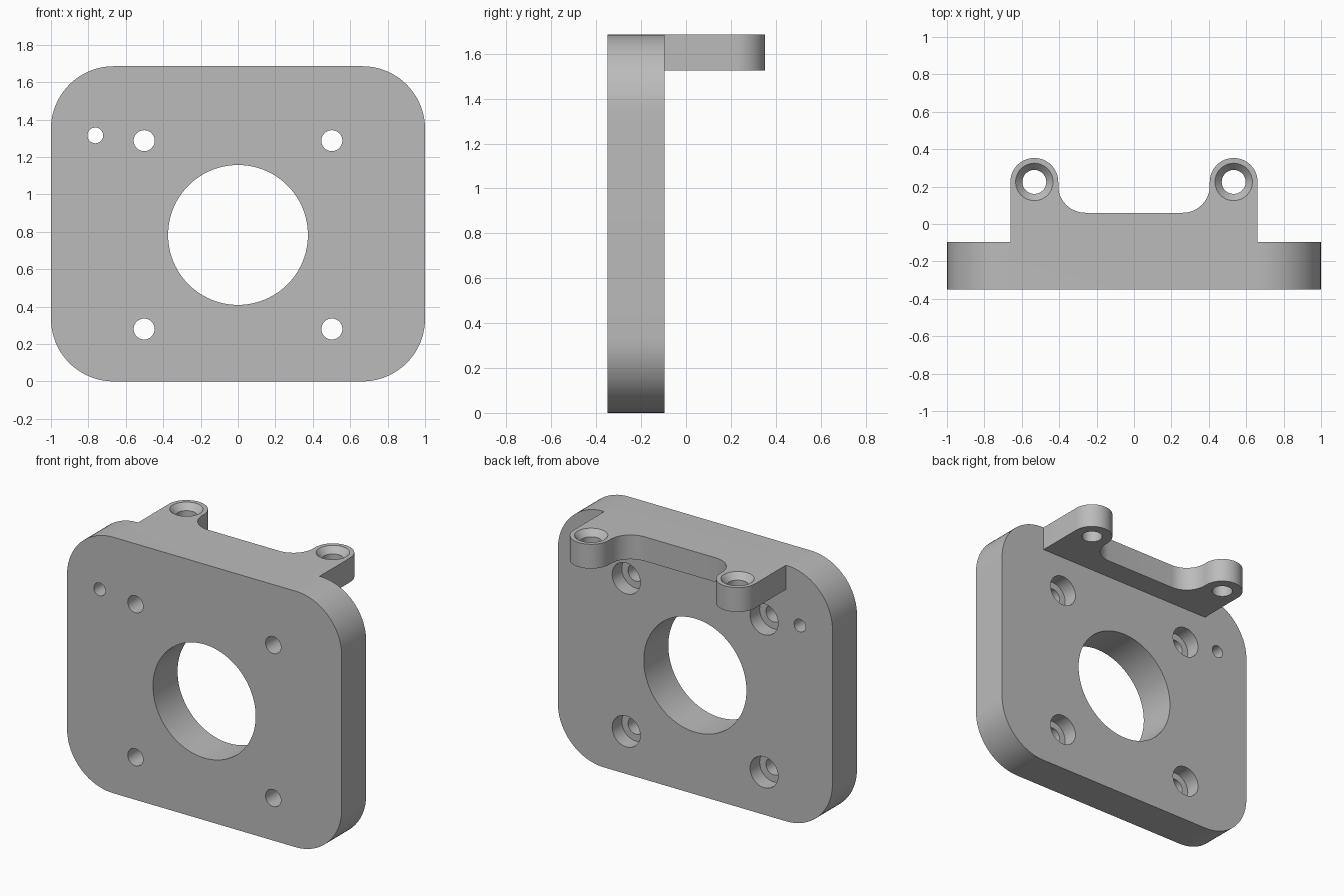
import bpy, bmesh, math
from mathutils import Matrix, Vector

if "Cube" in bpy.data.objects:
    bpy.data.objects.remove(bpy.data.objects["Cube"])

TOP, FRONT, BACK = 1.685, -0.35, -0.095

grey = bpy.data.materials.new("plain grey")
grey.diffuse_color = (0.5, 0.5, 0.5, 1)
grey.use_nodes = True
grey.node_tree.nodes["Principled BSDF"].inputs["Base Color"].default_value = grey.diffuse_color


def finish(name, bm):
    bmesh.ops.recalc_face_normals(bm, faces=bm.faces[:])
    mesh = bpy.data.meshes.new(name)
    bm.to_mesh(mesh)
    bm.free()
    mesh.materials.append(grey)
    obj = bpy.data.objects.new(name, mesh)
    bpy.context.collection.objects.link(obj)
    return obj


def arc(cx, cy, r, a0, a1, n=20):
    steps = [math.radians(a0 + (a1 - a0) * i / n) for i in range(n + 1)]
    return [(cx + r * math.cos(a), cy + r * math.sin(a)) for a in steps]


def prism(name, points, direction):
    """Extrude a closed outline of 3D points along a direction."""
    bm = bmesh.new()
    face = bm.faces.new([bm.verts.new(p) for p in points])
    ext = bmesh.ops.extrude_face_region(bm, geom=[face])
    verts = [v for v in ext["geom"] if isinstance(v, bmesh.types.BMVert)]
    bmesh.ops.translate(bm, verts=verts, vec=Vector(direction))
    return finish(name, bm)


def cutter(centre, r1, r2, depth, along_y=False, segments=48):
    bm = bmesh.new()
    rot = Matrix.Rotation(math.pi / 2, 4, 'X') if along_y else Matrix()
    bmesh.ops.create_cone(bm, cap_ends=True, segments=segments, radius1=r1,
                          radius2=r2, depth=depth,
                          matrix=Matrix.Translation(centre) @ rot)
    obj = finish("cutter", bm)
    obj.hide_render = True
    return obj


def combine(target, other, operation):
    mod = target.modifiers.new("bool", 'BOOLEAN')
    mod.operation, mod.solver, mod.object = operation, 'EXACT', other
    bpy.context.view_layer.objects.active = target
    bpy.ops.object.modifier_apply(modifier=mod.name)
    bpy.data.objects.remove(other, do_unlink=True)


# Upright plate with rounded corners
R = 0.335
outline = (arc(1 - R, TOP - R, R, 0, 90) + arc(R - 1, TOP - R, R, 90, 180)
           + arc(R - 1, R, R, 180, 270) + arc(1 - R, R, R, 270, 360))
plate = prism("mounting_plate", [(x, FRONT, z) for x, z in outline],
              (0, BACK - FRONT, 0))

# Rear bracket: two rounded ears joined by a bridge with inner fillets
EX, EY, ER, F, BY = 0.533, 0.225, 0.128, 0.145, 0.06
half = arc(EX - ER - F, BY + F, F, -90, 0, 16) + arc(EX, EY, ER, 180, 0, 28)
half.append((EX + ER, BACK - 0.08))
outline = half + [(-x, y) for x, y in reversed(half)]
bracket = prism("rear_bracket", [(x, y, 1.525) for x, y in outline],
                (0, 0, TOP - 1.525))
combine(plate, bracket, 'UNION')

# Central bore and small side hole
combine(plate, cutter((0, -0.2, 0.783), 0.374, 0.374, 1, True, 96), 'DIFFERENCE')
combine(plate, cutter((-0.763, -0.2, 1.315), 0.042, 0.042, 1, True), 'DIFFERENCE')

# Four screw holes, counterbored from the back
for x in (-0.502, 0.502):
    for z in (0.28, 1.287):
        combine(plate, cutter((x, BACK, z), 0.102, 0.102, 0.2, True), 'DIFFERENCE')
        combine(plate, cutter((x, -0.25, z), 0.056, 0.056, 0.5, True), 'DIFFERENCE')

# Countersunk holes in the ears
for x in (-EX, EX):
    combine(plate, cutter((x, EY, TOP), 0.046, 0.154, 0.12), 'DIFFERENCE')
    combine(plate, cutter((x, EY, 1.6), 0.064, 0.064, 0.4), 'DIFFERENCE')

# Smooth curved walls, sharp edges
bpy.ops.object.select_all(action='DESELECT')
plate.select_set(True)
bpy.context.view_layer.objects.active = plate
bpy.ops.object.shade_smooth_by_angle(angle=math.radians(30))
